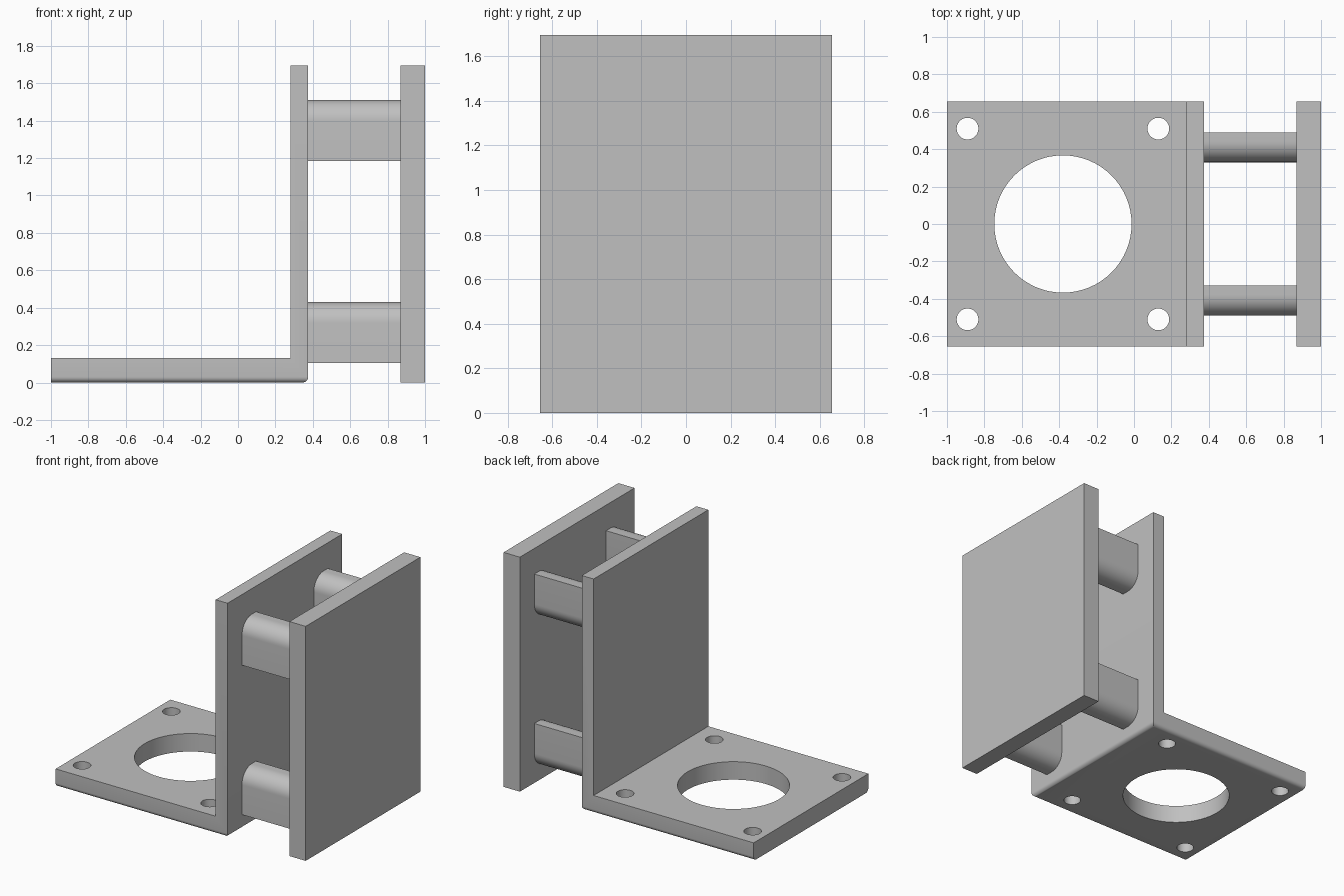
import bpy, bmesh, math

cube = bpy.data.objects.get("Cube")
if cube:
    bpy.data.objects.remove(cube, do_unlink=True)

grey = bpy.data.materials.new("light_grey_metal")
grey.use_nodes = True
COLOUR = (0.53, 0.53, 0.53, 1)
grey.diffuse_color = COLOUR
grey.node_tree.nodes["Principled BSDF"].inputs["Base Color"].default_value = COLOUR

HALF = 0.655      # half depth of the plates
TOP = 1.695       # overall height
THICK = 0.13      # base and outer plate thickness
WALL_IN, WALL_OUT = 0.28, 0.375
PLATE_IN = 0.87


def finish(bm, name):
    bmesh.ops.recalc_face_normals(bm, faces=bm.faces)
    mesh = bpy.data.meshes.new(name)
    bm.to_mesh(mesh)
    bm.free()
    mesh.materials.append(grey)
    obj = bpy.data.objects.new(name, mesh)
    bpy.context.collection.objects.link(obj)
    return obj


def extrude(points, vector):
    """Solid from a closed profile swept along a vector."""
    bm = bmesh.new()
    face = bm.faces.new([bm.verts.new(p) for p in points])
    ext = bmesh.ops.extrude_face_region(bm, geom=[face])
    bmesh.ops.translate(bm, vec=vector, verts=[
        v for v in ext["geom"] if isinstance(v, bmesh.types.BMVert)])
    return bm


def select(obj):
    bpy.ops.object.select_all(action='DESELECT')
    obj.select_set(True)
    bpy.context.view_layer.objects.active = obj


def smooth(obj):
    select(obj)
    bpy.ops.object.shade_smooth_by_angle(angle=math.radians(30))


# Angle bracket, with the underside edges rounded except at the free end
profile = [(-1, 0), (WALL_OUT, 0), (WALL_OUT, TOP),
           (WALL_IN, TOP), (WALL_IN, THICK), (-1, THICK)]
bm = extrude([(x, -HALF, z) for x, z in profile], (0, 2 * HALF, 0))
under = [e for e in bm.edges
         if all(v.co.z < 0.01 for v in e.verts)
         and any(v.co.x > 0 for v in e.verts)]
bmesh.ops.bevel(bm, geom=under, offset=0.03, segments=6, profile=0.5, affect='EDGES')
bracket = finish(bm, "angle_bracket")

# Central opening and four bolt holes
holes = [(-0.38, 0, 0.367)]
holes += [(x, y, 0.058) for x in (-0.89, 0.13) for y in (-0.51, 0.51)]
bm = bmesh.new()
for x, y, r in holes:
    cyl = bmesh.ops.create_cone(bm, cap_ends=True, segments=64,
                                radius1=r, radius2=r, depth=0.4)
    bmesh.ops.translate(bm, vec=(x, y, 0.06), verts=cyl["verts"])
cutter = finish(bm, "hole_cutter")
cutter.hide_render = True

cut = bracket.modifiers.new("holes", 'BOOLEAN')
cut.operation = 'DIFFERENCE'
cut.solver = 'EXACT'
cut.object = cutter
select(bracket)
bpy.ops.object.modifier_apply(modifier=cut.name)
bpy.data.objects.remove(cutter, do_unlink=True)
smooth(bracket)

# Outer plate
finish(extrude([(PLATE_IN, -HALF, 0), (PLATE_IN, HALF, 0),
                (PLATE_IN, HALF, TOP), (PLATE_IN, -HALF, TOP)],
               (1 - PLATE_IN, 0, 0)), "outer_plate")

# Spacer blocks with two opposite corners rounded
W, H, R = 0.08, 0.163, 0.11


def spacer_profile(cy, cz):
    half = [(W, H)]
    for i in range(13):
        a = math.pi / 2 * (1 + i / 12)
        half.append((R - W + R * math.cos(a), H - R + R * math.sin(a)))
    loop = half + [(-y, -z) for y, z in half]
    return [(WALL_OUT, cy + y, cz + z) for y, z in loop]


for level, cz in (("lower", 0.267), ("upper", 1.347)):
    for side, cy in (("front", -0.41), ("back", 0.41)):
        bm = extrude(spacer_profile(cy, cz), (PLATE_IN - WALL_OUT, 0, 0))
        smooth(finish(bm, f"{level}_{side}_spacer"))
